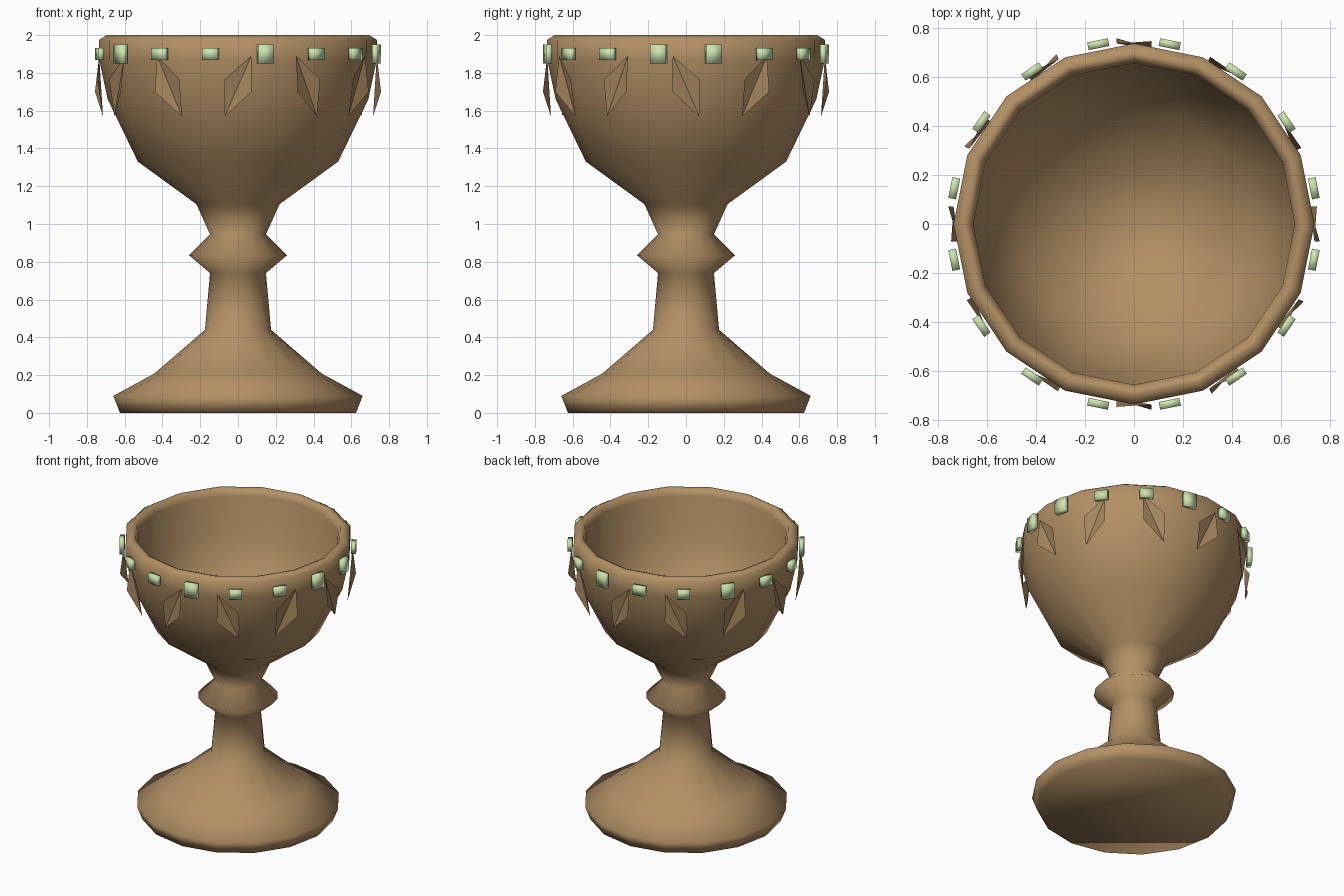
import bpy, math
from mathutils import Matrix, Vector

if "Cube" in bpy.data.objects:
    bpy.data.objects.remove(bpy.data.objects["Cube"])

SIDES = 16


def material(name, rgb):
    m = bpy.data.materials.new(name)
    m.diffuse_color = (*rgb, 1)
    m.use_nodes = True
    m.node_tree.nodes["Principled BSDF"].inputs["Base Color"].default_value = m.diffuse_color
    return m


bronze = material("bronze", (0.45, 0.28, 0.13))
dark_bronze = material("dark_bronze", (0.38, 0.235, 0.11))
green = material("pale_green", (0.60, 0.78, 0.42))


def make(name, verts, faces, mat, smooth=None):
    me = bpy.data.meshes.new(name)
    me.from_pydata(verts, [], faces)
    me.materials.append(mat)
    ob = bpy.data.objects.new(name, me)
    bpy.context.collection.objects.link(ob)
    if smooth:
        bpy.ops.object.select_all(action='DESELECT')
        ob.select_set(True)
        bpy.context.view_layer.objects.active = ob
        bpy.ops.object.shade_smooth_by_angle(angle=math.radians(smooth))
    return ob


# Goblet body: one closed lathe profile from the foot, over the rim, into the bowl
profile = [(0.625, 0), (0.66, 0.09), (0.445, 0.207), (0.175, 0.44),
           (0.148, 0.74), (0.26, 0.835), (0.148, 0.945), (0.22, 1.105),
           (0.53, 1.33), (0.69, 1.66), (0.735, 1.87), (0.735, 1.975),
           (0.695, 2.0), (0.67, 1.99), (0.655, 1.95), (0.635, 1.68),
           (0.48, 1.37), (0.19, 1.17)]
verts, faces = [], []
for r, z in profile:
    for i in range(SIDES):
        a = math.tau * i / SIDES
        verts.append((r * math.cos(a), r * math.sin(a), z))
for j in range(len(profile) - 1):
    for i in range(SIDES):
        n = (i + 1) % SIDES
        faces.append((j * SIDES + i, j * SIDES + n,
                      (j + 1) * SIDES + n, (j + 1) * SIDES + i))
faces.append(tuple(reversed(range(SIDES))))
top = (len(profile) - 1) * SIDES
verts.append((0, 0, 1.14))
faces += [(top + i, top + (i + 1) % SIDES, len(verts) - 1) for i in range(SIDES)]
make("goblet_body", verts, faces, bronze, 95)

# Gem band: 16 small blocks, every third one taller
cube_faces = [(0, 1, 3, 2), (4, 6, 7, 5), (0, 4, 5, 1),
              (2, 3, 7, 6), (0, 2, 6, 4), (1, 5, 7, 3)]
for k in range(16):
    h = 0.05 if k % 3 == 0 else 0.032
    rot = Matrix.Rotation(math.radians(11.25 + 22.5 * k), 4, 'Z')
    vs = [rot @ Vector((0.747 + 0.016 * x, 0.043 * y, 1.9 + h * z))
          for x in (-1, 1) for y in (-1, 1) for z in (-1, 1)]
    make(f"rim_gem_{k + 1}", vs, cube_faces, green, 95)

# Leaf band: 12 tilted rhombus leaves, leaning alternately right and left
for k in range(12):
    s = 1 if k % 2 == 0 else -1
    rot = Matrix.Rotation(math.radians(-90 + 30 * k), 4, 'Z')
    vs = [rot @ Vector(p) for p in [(0.735, 0.07 * s, 1.89), (0.745, -0.072 * s, 1.765),
                                    (0.715, -0.07 * s, 1.57), (0.757, 0.072 * s, 1.70)]]
    quad = [(0, 1, 2), (0, 2, 3)] if s > 0 else [(0, 2, 1), (0, 3, 2)]
    make(f"leaf_{k + 1}", vs, quad, dark_bronze)
